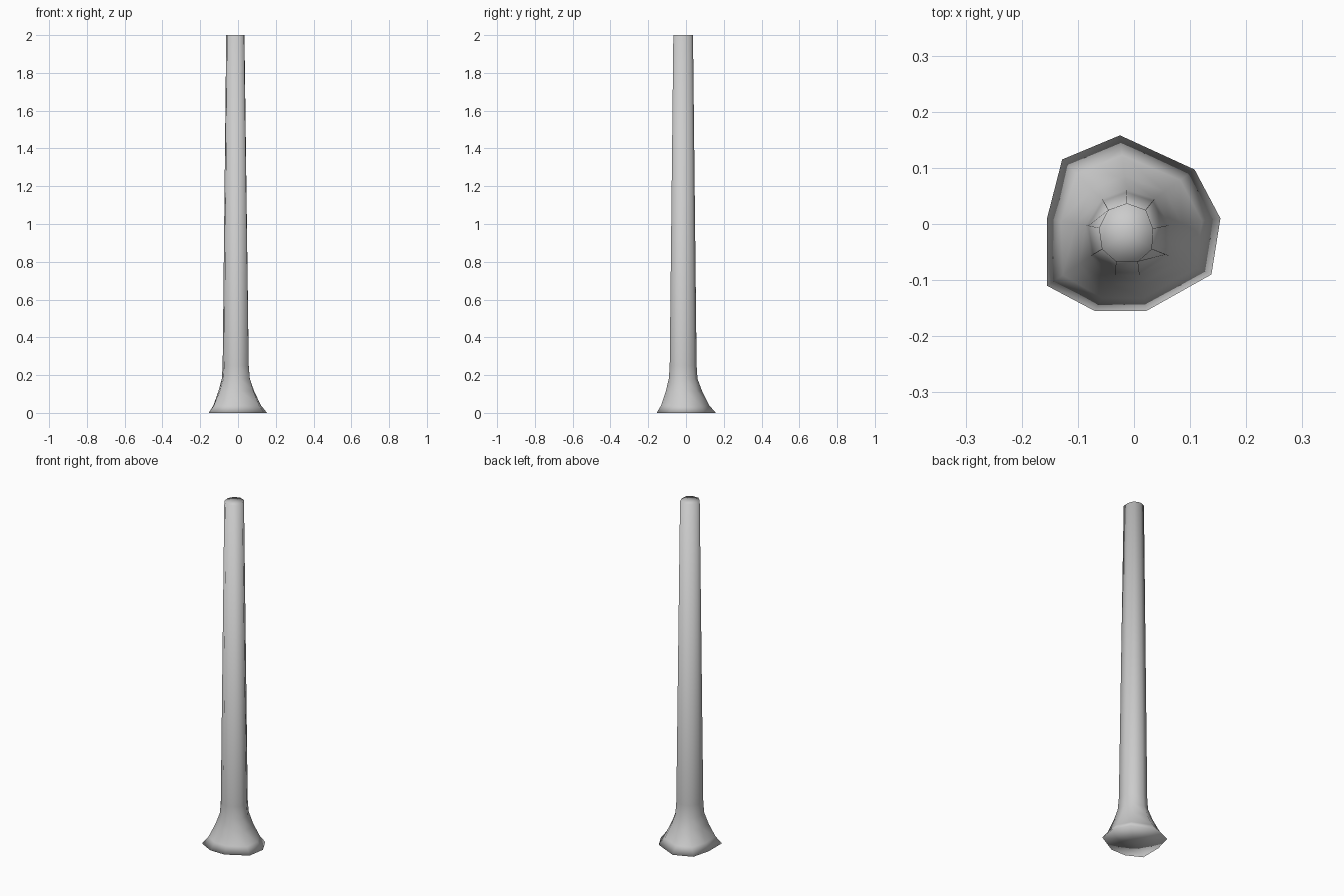
import bpy, bmesh

if "Cube" in bpy.data.objects:
    bpy.data.objects.remove(bpy.data.objects["Cube"])

# Nine-sided outlines: foot, neck of the flare, tip
foot = [(-.025, .158), (.108, .097), (.154, .01), (.138, -.09), (.022, -.155),
        (-.07, -.155), (-.155, -.11), (-.155, .01), (-.128, .115)]
neck = [(-.014, .061), (.037, .045), (.0625, -.002), (.0625, -.057), (.01, -.091),
        (-.034, -.091), (-.077, -.057), (-.086, -.002), (-.057, .045)]
tip = [(-.0125, .037), (.021, .025), (.034, -.008), (.032, -.045), (.007, -.067),
       (-.032, -.067), (-.057, -.045), (-.0625, -.007), (-.046, .025)]


def blend(a, b, t):
    return [(p[0] + (q[0] - p[0]) * t, p[1] + (q[1] - p[1]) * t) for p, q in zip(a, b)]


sections = [(0, foot), (.04, blend(neck, foot, .64)), (.115, blend(neck, foot, .25)),
            (.18, neck), (.25, blend(neck, tip, .2)), (2, tip)]

# Flared, tapering trunk
bm = bmesh.new()
rings = [[bm.verts.new((x, y, z)) for x, y in pts] for z, pts in sections]
n = len(foot)
for a, b in zip(rings, rings[1:]):
    for i in range(n):
        j = (i + 1) % n
        bm.faces.new((a[i], a[j], b[j], b[i]))

# Fan caps at both ends
for ring in (rings[0], rings[-1]):
    c = bm.verts.new((sum(v.co.x for v in ring) / n, sum(v.co.y for v in ring) / n, ring[0].co.z))
    for i in range(n):
        bm.faces.new((ring[i], ring[(i + 1) % n], c))

bmesh.ops.recalc_face_normals(bm, faces=bm.faces)
for f in bm.faces:
    f.smooth = True
mesh = bpy.data.meshes.new("trunk")
bm.to_mesh(mesh)
bm.free()
bpy.context.collection.objects.link(bpy.data.objects.new("trunk", mesh))
